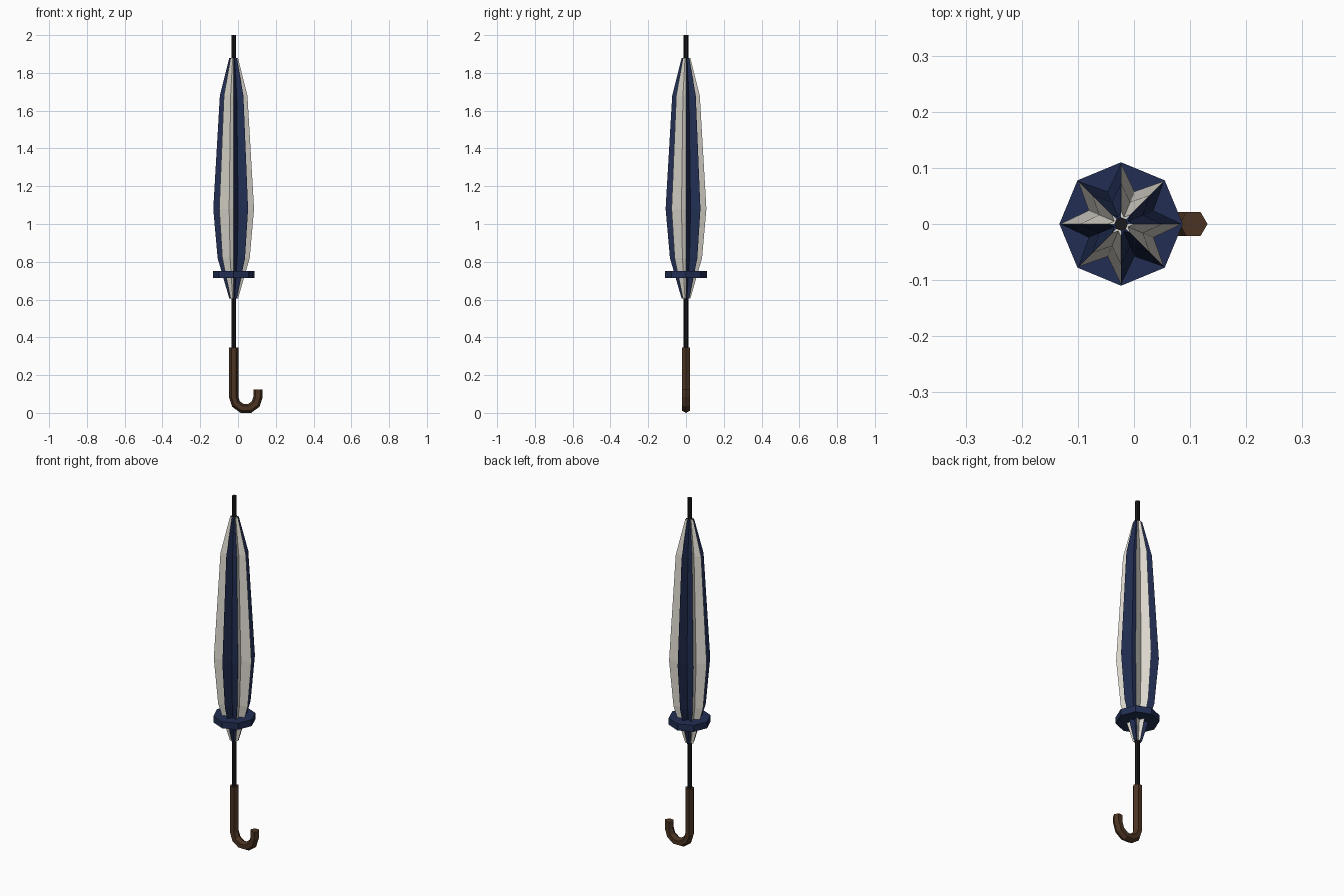
import bpy, bmesh, math
from mathutils import Vector

if "Cube" in bpy.data.objects:
    bpy.data.objects.remove(bpy.data.objects["Cube"])

AX = -0.023          # x of the umbrella's main axis


def material(name, rgb):
    m = bpy.data.materials.new(name)
    m.diffuse_color = (*rgb, 1)
    m.use_nodes = True
    m.node_tree.nodes["Principled BSDF"].inputs["Base Color"].default_value = m.diffuse_color
    return m


navy = material("navy cloth", (0.016, 0.028, 0.088))
cream = material("cream cloth", (0.74, 0.71, 0.64))
black = material("black metal", (0.010, 0.010, 0.012))
brown = material("brown wood", (0.070, 0.034, 0.016))


def make_object(name, bm, mats):
    bmesh.ops.recalc_face_normals(bm, faces=bm.faces)
    mesh = bpy.data.meshes.new(name)
    bm.to_mesh(mesh)
    bm.free()
    for m in mats:
        mesh.materials.append(m)
    ob = bpy.data.objects.new(name, mesh)
    bpy.context.collection.objects.link(ob)
    return ob


def cylinder(name, sides, radius, z0, z1, mat):
    bm = bmesh.new()
    rings = [[bm.verts.new((AX + radius * math.cos(2 * math.pi * i / sides),
                            radius * math.sin(2 * math.pi * i / sides), z))
              for i in range(sides)] for z in (z0, z1)]
    for i in range(sides):
        j = (i + 1) % sides
        bm.faces.new((rings[0][i], rings[0][j], rings[1][j], rings[1][i]))
    for r in rings:
        bm.faces.new(r)
    return make_object(name, bm, [mat])


# Furled canopy: eight ridges with valleys between, gores alternate in colour
profile = [(0.605, 0.023), (0.82, 0.085), (1.08, 0.108), (1.68, 0.073), (1.88, 0.023)]
VALLEY = 0.58
bm = bmesh.new()
rings = []
for z, r in profile:
    ring = []
    for i in range(16):
        a = i * math.pi / 8
        rad = r if i % 2 == 0 else r * VALLEY
        ring.append(bm.verts.new((AX + rad * math.cos(a), rad * math.sin(a), z)))
    rings.append(ring)
ends = [bm.verts.new((AX, 0, profile[0][0])), bm.verts.new((AX, 0, profile[-1][0]))]
for i in range(16):
    j = (i + 1) % 16
    gore = (i // 2) % 2
    for lo, hi in zip(rings, rings[1:]):
        bm.faces.new((lo[i], lo[j], hi[j], hi[i])).material_index = gore
    bm.faces.new((rings[0][j], rings[0][i], ends[0])).material_index = gore
    bm.faces.new((rings[-1][i], rings[-1][j], ends[1])).material_index = gore
make_object("canopy", bm, [navy, cream])

# Strap around the canopy, and the shaft running through it
cylinder("strap", 8, 0.11, 0.715, 0.752, navy)
cylinder("shaft", 8, 0.012, 0.30, 2.0, black)

# Hooked handle: hexagonal section swept along a J-shaped path
R, CX, CZ, SEC = 0.0645, AX + 0.0645, 0.085, 0.025
stations = [(Vector((AX, 0, 0.345)), math.pi)]
stations += [(Vector((CX + R * math.cos(a), 0, CZ + R * math.sin(a))), a)
             for a in (math.pi * (1 + k / 5) for k in range(6))]
stations.append((Vector((CX + R, 0, 0.125)), 2 * math.pi))
bm = bmesh.new()
rings = []
for centre, a in stations:
    out = Vector((math.cos(a), 0, math.sin(a)))
    rings.append([bm.verts.new(centre + out * SEC * math.cos(t) + Vector((0, SEC * math.sin(t), 0)))
                  for t in (k * math.pi / 3 for k in range(6))])
for lo, hi in zip(rings, rings[1:]):
    for i in range(6):
        j = (i + 1) % 6
        bm.faces.new((lo[i], lo[j], hi[j], hi[i]))
bm.faces.new(rings[0])
bm.faces.new(rings[-1])
make_object("handle", bm, [brown])
